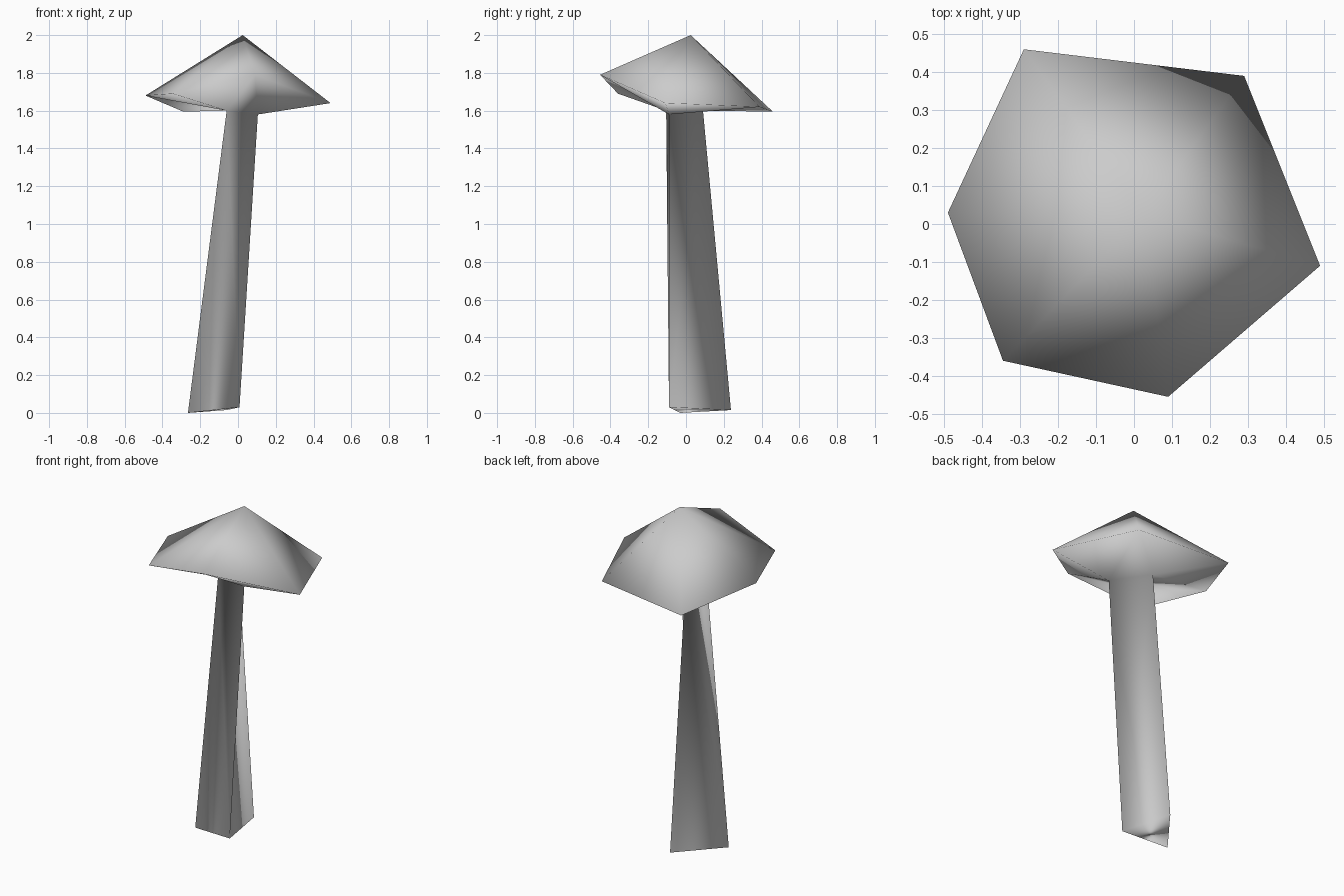
import bpy
import bmesh
from mathutils import Vector

cube = bpy.data.objects.get("Cube")
if cube:
    bpy.data.objects.remove(cube, do_unlink=True)

# One plain material
grey = bpy.data.materials.new("light_grey")
grey.use_nodes = True
colour = (0.6, 0.6, 0.6, 1.0)
grey.diffuse_color = colour
grey.node_tree.nodes["Principled BSDF"].inputs["Base Color"].default_value = colour

bm = bmesh.new()


def ring(points):
    return [bm.verts.new(p) for p in points]


def pairs(loop):
    return zip(loop, loop[1:] + loop[:1])


# Crooked six-sided rim and peak of the cap
rim = ring([(-0.49, 0.03, 1.68), (-0.345, -0.36, 1.69), (0.09, -0.455, 1.79),
            (0.49, -0.11, 1.64), (0.29, 0.39, 1.62), (-0.29, 0.46, 1.595)])
peak = bm.verts.new((0.025, 0.025, 2.0))

# Three-sided collar under the cap, and foot of the leaning stem
collar = ring([(-0.06, -0.105, 1.6), (0.105, -0.09, 1.58), (-0.06, 0.09, 1.6)])
foot = ring([(-0.265, -0.03, 0.0), (0.008, -0.09, 0.03), (-0.06, 0.238, 0.015)])

# Upper side of the cap
for a, b in pairs(rim):
    bm.faces.new((a, b, peak))

# Underside: each collar corner takes two rim corners, with fillers between
for i, corner in enumerate(collar):
    first, second = rim[2 * i], rim[2 * i + 1]
    following = rim[(2 * i + 2) % len(rim)]
    next_corner = collar[(i + 1) % len(collar)]
    bm.faces.new((second, first, corner))
    bm.faces.new((second, corner, following))
    bm.faces.new((following, corner, next_corner))

# Twisted stem sides, folded along their shorter diagonals, and sole
sides = [bm.faces.new((a, b, d, c))
         for (a, b), (c, d) in zip(pairs(foot), pairs(collar))]
bmesh.ops.triangulate(bm, faces=sides, quad_method='SHORT_EDGE')
bm.faces.new(foot[::-1])

bmesh.ops.recalc_face_normals(bm, faces=bm.faces)
bm.normal_update()
for face in bm.faces:
    face.smooth = True

# Soft shading in which the larger faces count for more
bm.verts.index_update()
normals = [sum((f.normal * f.calc_area() for f in v.link_faces), Vector()).normalized()
           for v in bm.verts]

mesh = bpy.data.meshes.new("mushroom")
bm.to_mesh(mesh)
bm.free()
mesh.normals_split_custom_set_from_vertices(normals)
mesh.materials.append(grey)
mushroom = bpy.data.objects.new("mushroom", mesh)
bpy.context.collection.objects.link(mushroom)
